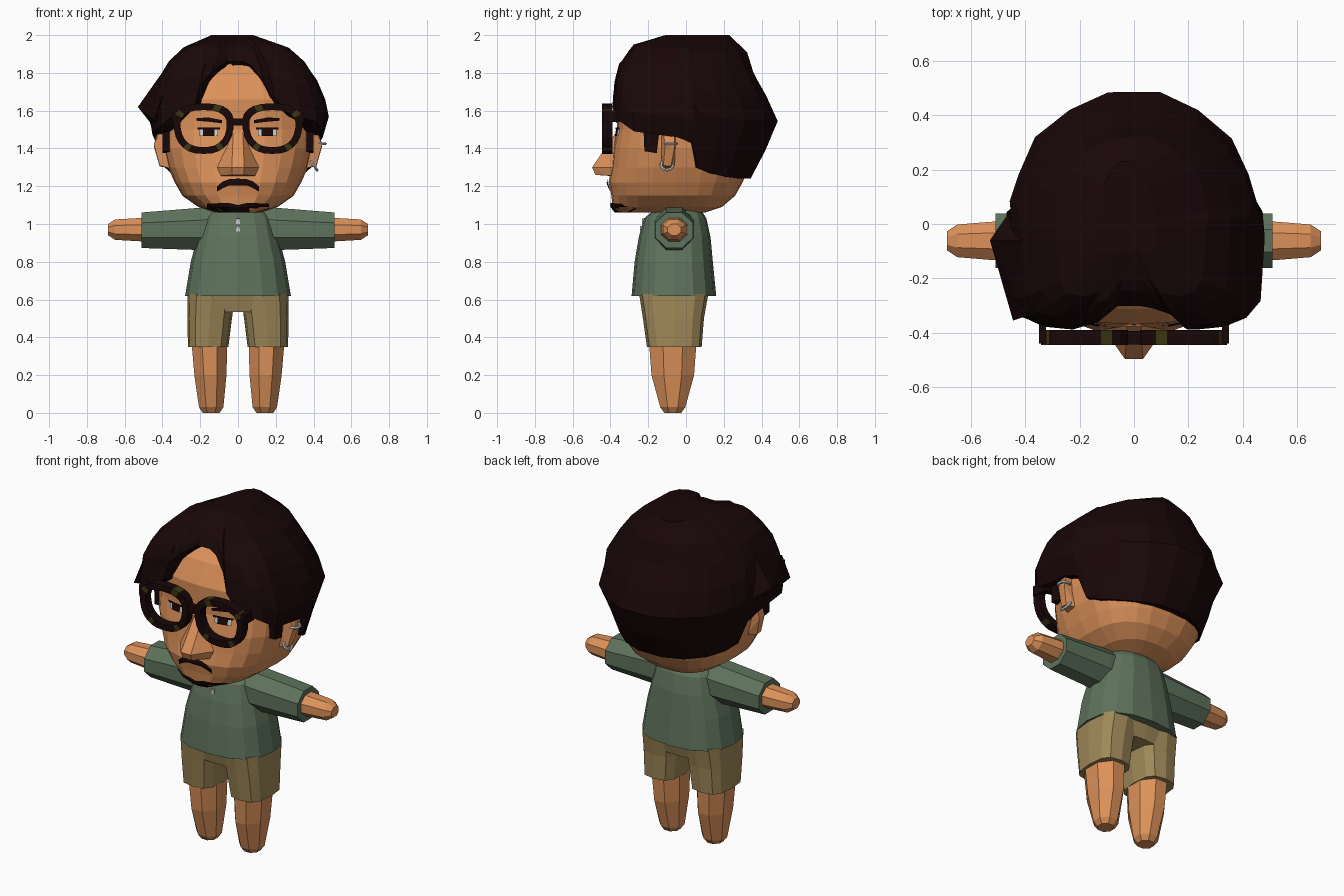
import bpy, bmesh, math, random
from mathutils import Matrix

if "Cube" in bpy.data.objects:
    bpy.data.objects.remove(bpy.data.objects["Cube"])

random.seed(4)


def material(name, rgb):
    m = bpy.data.materials.new(name)
    m.diffuse_color = (*rgb, 1)
    m.use_nodes = True
    m.node_tree.nodes["Principled BSDF"].inputs["Base Color"].default_value = m.diffuse_color
    return m


SKIN = material("skin", (0.72, 0.285, 0.103))
HAIR = material("dark hair", (0.0095, 0.002, 0.0025))
SHIRT = material("green cloth", (0.113, 0.170, 0.107))
SHORTS = material("khaki cloth", (0.35, 0.25, 0.10))
OLIVE = material("olive flecks", (0.045, 0.036, 0.006))
WHITE = material("eye white", (0.6, 0.6, 0.58))
METAL = material("silver", (0.6, 0.64, 0.67))


def finish(name, bm, *mats, recalc=True):
    if recalc:
        bmesh.ops.recalc_face_normals(bm, faces=bm.faces)
    me = bpy.data.meshes.new(name)
    bm.to_mesh(me)
    bm.free()
    for m in mats:
        me.materials.append(m)
    ob = bpy.data.objects.new(name, me)
    bpy.context.collection.objects.link(ob)
    return ob


def loft(name, rings, mat):
    bm = bmesh.new()
    rows = [[bm.verts.new(p) for p in ring] for ring in rings]
    n = len(rows[0])
    for a, b in zip(rows, rows[1:]):
        for i in range(n):
            j = (i + 1) % n
            bm.faces.new((a[i], a[j], b[j], b[i]))
    bm.faces.new(rows[0])
    bm.faces.new(rows[-1])
    return finish(name, bm, mat)


def hull(name, points, mat):
    bm = bmesh.new()
    for p in points:
        bm.verts.new(p)
    bmesh.ops.convex_hull(bm, input=bm.verts)
    loose = [v for v in bm.verts if not v.link_faces]
    bmesh.ops.delete(bm, geom=loose, context='VERTS')
    return finish(name, bm, mat)


def box(name, centre, size, mat):
    bm = bmesh.new()
    bmesh.ops.create_cube(bm, size=1)
    bm.transform(Matrix.Translation(centre) @ Matrix.Diagonal((*size, 1)))
    return finish(name, bm, mat)


def power(v, p):
    return math.copysign(abs(v) ** (2 / p), v)


def ring_z(z, cx, w, yf, yb, n, p=2.5, cy=None):
    """Horizontal rounded-square ring between a front and a back depth."""
    cy = (yf + yb) / 2 if cy is None else cy
    pts = []
    for i in range(n):
        t = 2 * math.pi * (i + 0.5 * (n == 8)) / n
        s = power(math.sin(t), p)
        pts.append((cx + w * power(math.cos(t), p),
                    cy + s * ((yb - cy) if s > 0 else (cy - yf)), z))
    return pts


def lerp_profile(prof, z):
    z = min(max(z, prof[0][0]), prof[-1][0])
    for a, b in zip(prof, prof[1:]):
        if z <= b[0]:
            k = (z - a[0]) / (b[0] - a[0])
            return [u + k * (v - u) for u, v in zip(a[1:], b[1:])]


# ---- Head: height, half width, front, back
HEAD = [(1.06, .12, -.365, .10), (1.09, .21, -.388, .19), (1.15, .295, -.395, .26),
        (1.22, .335, -.41, .30), (1.3, .37, -.395, .33), (1.4, .395, -.385, .37),
        (1.5, .40, -.365, .38), (1.66, .385, -.37, .37), (1.78, .33, -.315, .33),
        (1.9, .22, -.2, .25)]
CY = -.05
loft("head", [ring_z(z, 0, w, f, b, 24, 2.6, CY) for z, w, f, b in HEAD], SKIN)


def face_strip(name, cols, mat, lift=.007):
    """Thin plate on the face from (x, top, ..., bottom) columns."""
    bm = bmesh.new()
    rows = []
    for x, *zs in sorted(cols):
        col = []
        for z in zs:
            w, f, b = lerp_profile(HEAD, z)
            k = max(0, 1 - (abs(x) / w) ** 2.6) ** (1 / 2.6)
            col.append(bm.verts.new((x, CY - (CY - f) * k - lift, z)))
        rows.append(col)
    for a, b in zip(rows, rows[1:]):
        for i in range(len(a) - 1):
            bm.faces.new((a[i], a[i + 1], b[i + 1], b[i]))
    return finish(name, bm, mat, recalc=False)


def both(cols):
    return cols + [(-c[0], *c[1:]) for c in cols if c[0] > 0]


# ---- Face details
hull("nose", [(s * x, y, z) for s in (-1, 1) for x, y, z in
              [(.025, -.375, 1.48), (.033, -.497, 1.30), (.03, -.48, 1.26), (.112, -.385, 1.30),
               (.095, -.39, 1.255), (.03, -.34, 1.4), (.06, -.34, 1.25)]], SKIN)
face_strip("moustache", both([(0, 1.24, 1.22, 1.205), (.045, 1.238, 1.22, 1.205),
                              (.08, 1.225, 1.208, 1.19), (.11, 1.2, 1.187, 1.172)]), HAIR, .01)
face_strip("chin_beard", both([(0, 1.1, 1.09, 1.06), (.05, 1.112, 1.09, 1.06),
                               (.1, 1.11, 1.09, 1.062), (.165, 1.108, 1.095, 1.082)]), HAIR, .012)
for s, side in ((-1, "left"), (1, "right")):
    face_strip("eye_white_" + side, [(s * x, 1.502, 1.467) for x in (.105, .155, .205)], WHITE)
    face_strip("iris_" + side, [(s * x, 1.502, 1.467) for x in (.125, .155, .185)], HAIR, .011)
    face_strip("eyelid_" + side, [(s * x, 1.512, 1.5) for x in (.095, .155, .215)], HAIR, .012)
    face_strip("eyebrow_" + side, [(s * .085, 1.55, 1.533), (s * .15, 1.563, 1.541),
                                   (s * .22, 1.562, 1.547)], HAIR)
    hull("ear_" + side, [(s * x, y, z) for x, y, z in
                         [(.36, -.14, 1.47), (.36, -.05, 1.47), (.42, -.12, 1.48), (.43, -.06, 1.48),
                          (.445, -.11, 1.42), (.445, -.06, 1.41), (.415, -.12, 1.31),
                          (.415, -.08, 1.305), (.36, -.13, 1.295), (.36, -.06, 1.3)]], SKIN)
    hull("sideburn_" + side, [(s * x, y, z) for x in (.34, .4) for y, z in
                              [(-.225, 1.5), (-.14, 1.5), (-.22, 1.385), (-.155, 1.375)]], HAIR)

# ---- Hair: height, centre x, half width, front, back
SHAPE = [(1.24, 0, .385, -.33, .35), (1.4, 0, .43, -.37, .43), (1.55, 0, .478, -.39, .5),
         (1.65, 0, .468, -.39, .455), (1.75, 0, .43, -.38, .40), (1.85, -.005, .37, -.35, .345),
         (1.95, -.01, .26, -.275, .312), (2.0, -.03, .11, -.11, .235)]
# Hairline columns: sideways fraction and lowest height
FRONT = [(-1, 1.47), (-.97, 1.49), (-.87, 1.52), (-.7, 1.58), (-.48, 1.64), (-.45, 1.75),
         (-.33, 1.81), (-.15, 1.86), (.08, 1.86), (.2, 1.84), (.32, 1.75), (.42, 1.67),
         (.5, 1.62), (.7, 1.57), (.87, 1.54), (.97, 1.49), (1, 1.46)]
BACK = [(.985, 1.43), (.968, 1.3), (.9, 1.27), (.75, 1.25), (.5, 1.24), (.2, 1.24)]
columns = [(u, -(1 - abs(u) ** 5) ** .2, z) for u, z in FRONT]
for u, z in BACK + [(-u, z) for u, z in reversed(BACK)]:
    columns.append((u, (1 - u * u) ** .5, z))


def hair_point(u, v, low, t, scale=1):
    z = low + (2.0 - low) * t
    cx, w, f, b = lerp_profile(SHAPE, z)
    if v < 0 and abs(u - .06) < .28:      # set the parting back
        v *= .86
    k = scale * (1 + (random.uniform(-.02, .016) if 0 < t < 1 else 0))
    return (cx + u * w * k, CY + v * k * ((b - CY) if v > 0 else (CY - f)), z)


rings = [[hair_point(u, v, z, 0, .8) for u, v, z in columns]]
for t in (0, .2, .4, .58, .74, .88, 1):
    rings.append([hair_point(u, v, z, t) for u, v, z in columns])
loft("hair", rings, HAIR)
hull("hair_tuft", [(-.53, -.06, 1.62), (-.445, -.355, 1.55), (-.41, -.06, 1.79), (-.42, .1, 1.55),
                   (-.4, -.2, 1.5), (-.4, -.34, 1.68), (-.46, -.05, 1.53)], HAIR)

# ---- Glasses
for s, side in ((-1, "left"), (1, "right")):
    bm = bmesh.new()
    n = 24
    loops = []
    for i in range(n):
        t = 2 * math.pi * i / n
        c, d = power(math.cos(t), 2.5), power(math.sin(t), 2.5)
        taper = 1 + .12 * d
        sec = []
        for hw, hh, y in ((.158, .134, -.445), (.158, .134, -.39), (.121, .098, -.39), (.121, .098, -.445)):
            sec.append(bm.verts.new((s * (.182 + hw * c * taper), y, 1.505 + hh * d)))
        loops.append(sec)
    for i in range(n):
        a, b = loops[i], loops[(i + 1) % n]
        for k in range(4):
            f = bm.faces.new((a[k], a[(k + 1) % 4], b[(k + 1) % 4], b[k]))
            f.material_index = 1 if i in (2, 7, 15, 20) and k in (0, 3) else 0
    finish("glasses_rim_" + side, bm, HAIR, OLIVE)
    box("glasses_hinge_" + side, (s * .337, -.395, 1.57), (.026, .09, .06), HAIR)
box("glasses_bridge", (0, -.418, 1.54), (.07, .05, .035), HAIR)

# ---- Earrings
for name, loc, rot in (("earring_hoop", (.4, -.1, 1.312), (0, math.radians(55), 0)),
                       ("earring_cuff", (.43, -.08, 1.425), (0, 0, 0))):
    bpy.ops.mesh.primitive_torus_add(location=loc, rotation=rot, major_radius=.032, minor_radius=.008,
                                     major_segments=14, minor_segments=6)
    bpy.context.object.name = name
    bpy.context.object.data.materials.append(METAL)

# ---- Shirt body, neck and buttons
TORSO = [(.62, .28, -.288, .16), (.8, .25, -.272, .142), (.93, .215, -.25, .13),
         (1.03, .19, -.222, .108), (1.09, .14, -.15, .07)]
loft("shirt_body", [ring_z(z, 0, w, f, b, 16) for z, w, f, b in TORSO], SHIRT)
loft("neck", [ring_z(z, 0, .11, -.13, .06, 12) for z in (1.04, 1.12)], SKIN)
for i, z in enumerate((1.015, .975)):
    box("button_%d" % (i + 1), (0, -.222 - .012 * i, z), (.02, .02, .028), WHITE)


# ---- Sleeves, hands, shorts and legs
def ring_x(x, z, ry, rz, cy=-.062):
    k = 1 / math.cos(math.pi / 8)
    return [(x, cy + ry * k * math.cos(math.pi / 4 * (i + .5)),
             z + rz * k * math.sin(math.pi / 4 * (i + .5))) for i in range(8)]


for s, side in ((-1, "left"), (1, "right")):
    loft("sleeve_" + side, [ring_x(s * .08, .985, .1, .112), ring_x(s * .2, .974, .105, .112),
                            ring_x(s * .51, .967, .1, .094)], SHIRT)
    loft("hand_" + side, [ring_x(s * .48, .97, .072, .063), ring_x(s * .53, .97, .07, .061),
                          ring_x(s * .65, .97, .06, .054), ring_x(s * .688, .97, .035, .03)], SKIN)
    loft("shorts_leg_" + side, [ring_z(.35, s * .158, .107, -.207, .083, 12, 3),
                                ring_z(.5, s * .15, .118, -.228, .095, 12, 3),
                                ring_z(.63, s * .14, .126, -.248, .118, 12, 3)], SHORTS)
    loft("leg_" + side, [ring_z(z, s * x, w, -.07 - d, -.07 + d, 8, 2) for z, x, w, d in
                         [(0, .142, .048, .048), (.03, .142, .07, .072), (.2, .146, .092, .122),
                          (.4, .152, .104, .138)]], SKIN)
loft("shorts_hips", [ring_z(.535, 0, .2, -.22, .09, 16, 3.5), ring_z(.64, 0, .265, -.245, .117, 16, 3.5)], SHORTS)
